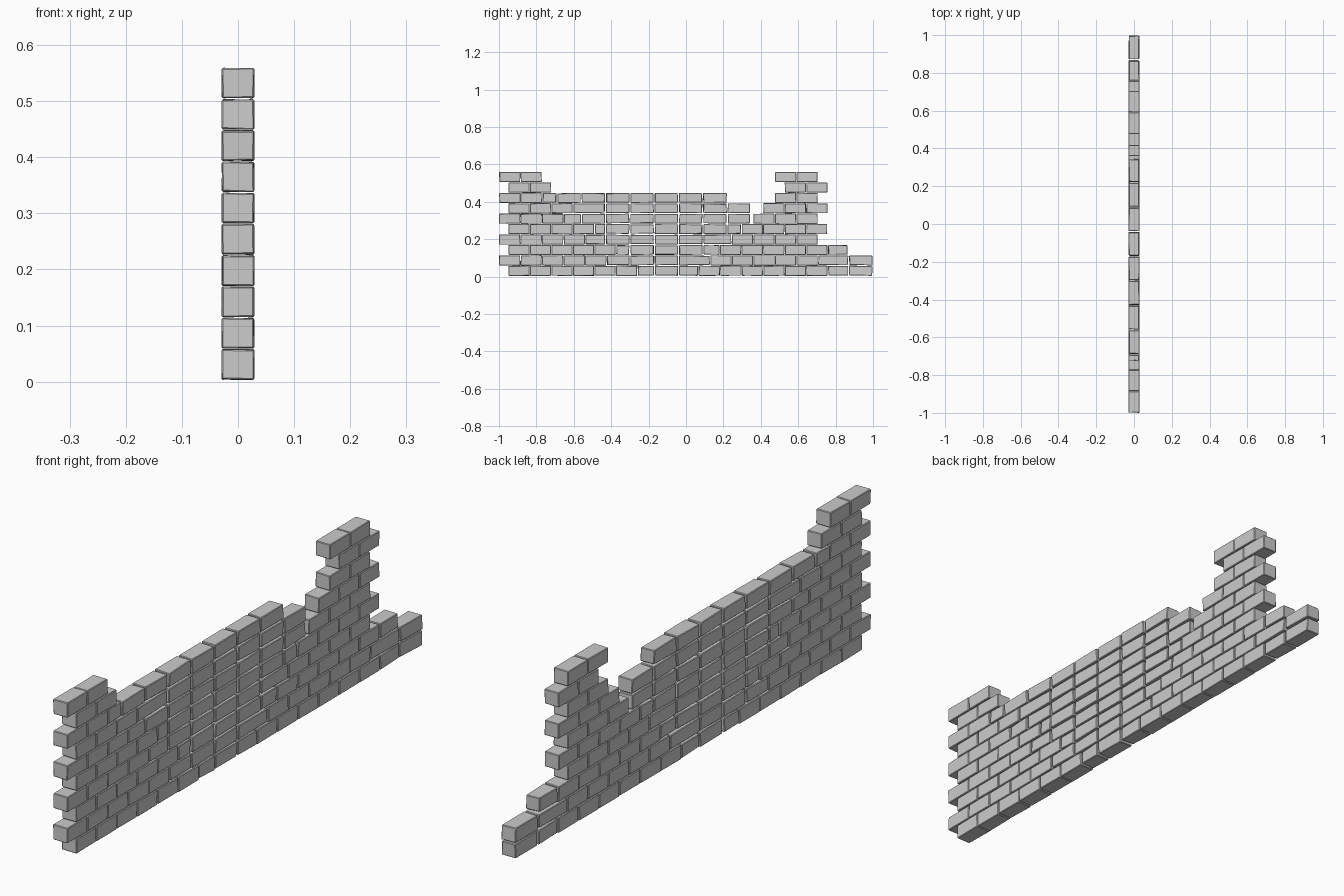
import bpy, bmesh, random
from mathutils import Vector

if "Cube" in bpy.data.objects:
    bpy.data.objects.remove(bpy.data.objects["Cube"])

random.seed(7)
H = 0.0557      # course height
L = 0.115       # pillar brick length
G = 0.13        # middle brick length
HALF = 0.0295   # half wall thickness


def add_brick(bm, y0, y1, row, wobble, gap):
    """One chipped brick: a box whose corners are nudged inwards."""
    z0, z1 = 0.003 + row * H, 0.003 + (row + 1) * H
    verts = bmesh.ops.create_cube(bm, size=1)['verts']
    centre = Vector((0, (y0 + y1) / 2, (z0 + z1) / 2))
    half = Vector((HALF, (y1 - y0) / 2 - gap, H / 2 - gap * 0.5))
    for v in verts:
        for i in range(3):
            sign = 1 if v.co[i] > 0 else -1
            v.co[i] = centre[i] + sign * (half[i] - random.uniform(0, wobble))


def finish(bm, name):
    bmesh.ops.recalc_face_normals(bm, faces=bm.faces)
    mesh = bpy.data.meshes.new(name)
    bm.to_mesh(mesh)
    bm.free()
    ob = bpy.data.objects.new(name, mesh)
    bpy.context.collection.objects.link(ob)
    bev = ob.modifiers.new("worn_edges", 'BEVEL')
    bev.width = 0.0022
    bev.segments = 1
    return ob


# Bricks per course in each pillar, bottom to top (stepping inwards lower down)
left_counts = [6, 5, 5, 4, 4, 3, 3, 2, 2, 2]
right_counts = [6, 5, 5, 4, 4, 3, 3, 2, 2, 2]
left_end, right_start, right_edge = [], [], []

# Left toothed pillar
bm = bmesh.new()
for r, n in enumerate(left_counts):
    start = -1.0 if r % 2 else -0.95
    for k in range(n):
        add_brick(bm, start + k * L, start + (k + 1) * L, r, 0.002, 0.0005)
    left_end.append(start + n * L)
finish(bm, "left_pillar")

# Right toothed pillar
bm = bmesh.new()
for r, n in enumerate(right_counts):
    edge = 0.705 if r % 2 else 0.757
    for k in range(n):
        add_brick(bm, edge - (k + 1) * L, edge - k * L, r, 0.002, 0.0005)
    right_start.append(edge - n * L)
    right_edge.append(edge)
finish(bm, "right_pillar")


def fill(bm, a, b, row):
    """Fill a course from a to b with bricks on the stacked joint grid."""
    joints = [-0.69 + G * i for i in range(13)]
    cuts = [a] + [j for j in joints if a + 0.045 < j < b - 0.045] + [b]
    for y0, y1 in zip(cuts, cuts[1:]):
        add_brick(bm, y0, y1, row, 0.004, 0.0015)


# Middle stacked courses, the top ones broken off before the right pillar
bm = bmesh.new()
broken = {5: 0.345, 6: 0.345, 7: 0.22}
for r in range(8):
    fill(bm, left_end[r], broken.get(r, right_start[r]), r)
finish(bm, "middle_courses")

# Low stepped end at the right
bm = bmesh.new()
for r, end in enumerate([1.0, 1.0, 0.865]):
    fill(bm, right_edge[r], end, r)
finish(bm, "stepped_end")
